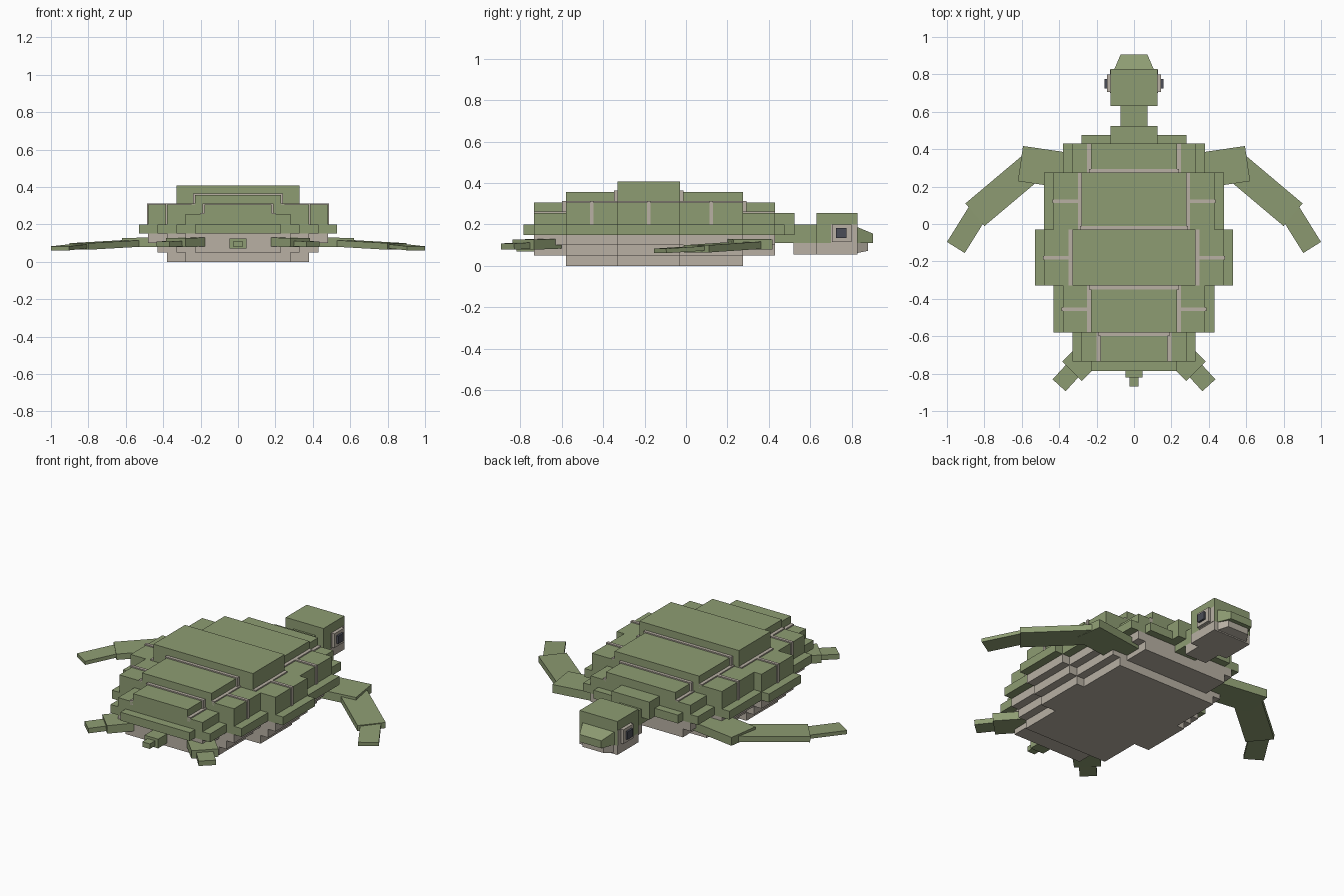
import bpy, math
from mathutils import Vector, Matrix

if "Cube" in bpy.data.objects:
    bpy.data.objects.remove(bpy.data.objects["Cube"])


def material(name, col):
    m = bpy.data.materials.new(name)
    m.diffuse_color = (*col, 1)
    m.use_nodes = True
    m.node_tree.nodes["Principled BSDF"].inputs["Base Color"].default_value = m.diffuse_color
    return m


GREEN = material("olive green", (0.27, 0.335, 0.17))
BEIGE = material("warm beige", (0.48, 0.435, 0.37))
DARK = material("dark slate", (0.07, 0.075, 0.095))

FACES = [(0, 1, 2, 3), (7, 6, 5, 4), (0, 4, 5, 1), (1, 5, 6, 2), (2, 6, 7, 3), (3, 7, 4, 0)]


def solid(name, verts, mat):
    me = bpy.data.meshes.new(name)
    me.from_pydata(verts, [], FACES)
    me.materials.append(mat)
    ob = bpy.data.objects.new(name, me)
    bpy.context.collection.objects.link(ob)
    return ob


def taper(name, y0, y1, a, b, mat):
    """Block along y; a and b are (x0, x1, z0, z1) at each end."""
    v = []
    for y, (x0, x1, z0, z1) in ((y0, a), (y1, b)):
        v += [(x0, y, z0), (x1, y, z0), (x1, y, z1), (x0, y, z1)]
    return solid(name, v, mat)


def box(name, x0, x1, y0, y1, z0, z1, mat):
    r = (min(x0, x1), max(x0, x1), z0, z1)
    return taper(name, y0, y1, r, r, mat)


def wide(name, hw, y0, y1, z0, z1, mat):
    return box(name, -hw, hw, y0, y1, z0, z1, mat)


def limb(name, p, q, w, t, side):
    """Flat paddle from p to q with width w and thickness t."""
    p, q = Vector(p), Vector(q)
    p.x *= side
    q.x *= side
    d = (q - p).normalized()
    across = d.cross(Vector((0, 0, 1))).normalized() * w / 2
    up = across.cross(d).normalized() * t / 2
    v = []
    for c in (p, q):
        v += [c - across - up, c + across - up, c + across + up, c - across + up]
    return solid(name, v, GREEN)


# Shell rows: name, y range, rim half width, centre half width, side top, centre top
ROWS = [("front", 0.275, 0.43, 0.38, 0.23, 0.255, 0.305),
        ("fore", -0.03, 0.275, 0.48, 0.28, 0.305, 0.357),
        ("middle", -0.33, -0.03, 0.53, 0.33, 0.305, 0.407),
        ("hind", -0.58, -0.33, 0.43, 0.23, 0.305, 0.357),
        ("rear", -0.735, -0.58, 0.33, 0.18, 0.255, 0.305)]

for n, y0, y1, rim, mid, zs, zc in ROWS:
    wide(n + "_rim", rim, y0, y1, 0.15, 0.2, GREEN)
    wide(n + "_side_scutes", rim - 0.05, y0, y1, 0.19, zs, GREEN)
    wide(n + "_centre_scute", mid, y0, y1, 0.2, zc, GREEN)
    # stepped belly
    wide(n + "_belly_upper", rim - 0.05, y0, y1, 0.1, 0.15, BEIGE)
    wide(n + "_belly_lower", rim - 0.1, y0, y1, 0.05, 0.1, BEIGE)
    if n not in ("front", "rear"):
        wide(n + "_belly_plate", rim - 0.15, y0, y1, 0, 0.05, BEIGE)
    # seams along the centre scutes and across the side scutes
    for s in (-1, 1):
        box(n + "_long_seam", s * mid, s * (mid + 0.02), y0, y1, zs - 0.02, zs + 0.007, BEIGE)
        if n not in ("front", "rear"):
            ym = (y0 + y1) / 2
            box(n + "_side_seam", s * mid, s * (rim - 0.043), ym - 0.009, ym + 0.009,
                0.2, zs + 0.007, BEIGE)

# Seams across the back, at the foot of each step
for y0, y1, hw, z in ((0.275, 0.293, 0.24, 0.312), (-0.03, -0.011, 0.29, 0.364),
                      (-0.349, -0.33, 0.24, 0.364), (-0.599, -0.58, 0.19, 0.312)):
    wide("cross_seam", hw, y0, y1, 0.25, z, BEIGE)

# Rim ends and tail
wide("rim_front_end", 0.28, 0.43, 0.475, 0.15, 0.2, GREEN)
wide("rim_rear_end", 0.23, -0.785, -0.735, 0.15, 0.2, GREEN)
wide("tail_base", 0.045, -0.82, -0.72, 0.07, 0.125, GREEN)
wide("tail_tip", 0.025, -0.87, -0.82, 0.08, 0.11, GREEN)

# Neck and head
wide("neck_collar", 0.125, 0.42, 0.525, 0.15, 0.255, GREEN)
wide("neck", 0.072, 0.42, 0.64, 0.11, 0.2, GREEN)
wide("throat", 0.072, 0.52, 0.64, 0.055, 0.11, BEIGE)
wide("head", 0.125, 0.63, 0.828, 0.11, 0.255, GREEN)
wide("jaw", 0.125, 0.63, 0.828, 0.055, 0.11, BEIGE)
taper("snout", 0.828, 0.905, (-0.105, 0.105, 0.11, 0.187), (-0.072, 0.072, 0.11, 0.155), GREEN)
taper("chin", 0.828, 0.88, (-0.1, 0.1, 0.062, 0.11), (-0.07, 0.07, 0.072, 0.11), BEIGE)

for s in (-1, 1):
    # Eyes: cheek patch, raised surround, pupil
    box("cheek_patch", s * 0.12, s * 0.128, 0.70, 0.826, 0.11, 0.2, BEIGE)
    box("eye_surround", s * 0.12, s * 0.145, 0.705, 0.8, 0.115, 0.2, BEIGE)
    box("eye", s * 0.14, s * 0.157, 0.725, 0.776, 0.135, 0.182, DARK)
    # Front flippers
    limb("flipper_shoulder", (0.28, 0.275, 0.105), (0.607, 0.323, 0.103), 0.19, 0.05, s)
    limb("flipper_arm", (0.535, 0.315, 0.1), (0.85, 0.05, 0.082), 0.158, 0.035, s)
    limb("flipper_tip", (0.82, 0.087, 0.086), (0.952, -0.125, 0.072), 0.112, 0.022, s)
    # Hind legs
    limb("hind_leg", (0.2, -0.655, 0.107), (0.332, -0.787, 0.102), 0.148, 0.048, s)
    limb("hind_foot", (0.29, -0.742, 0.1), (0.4, -0.862, 0.093), 0.094, 0.03, s)
